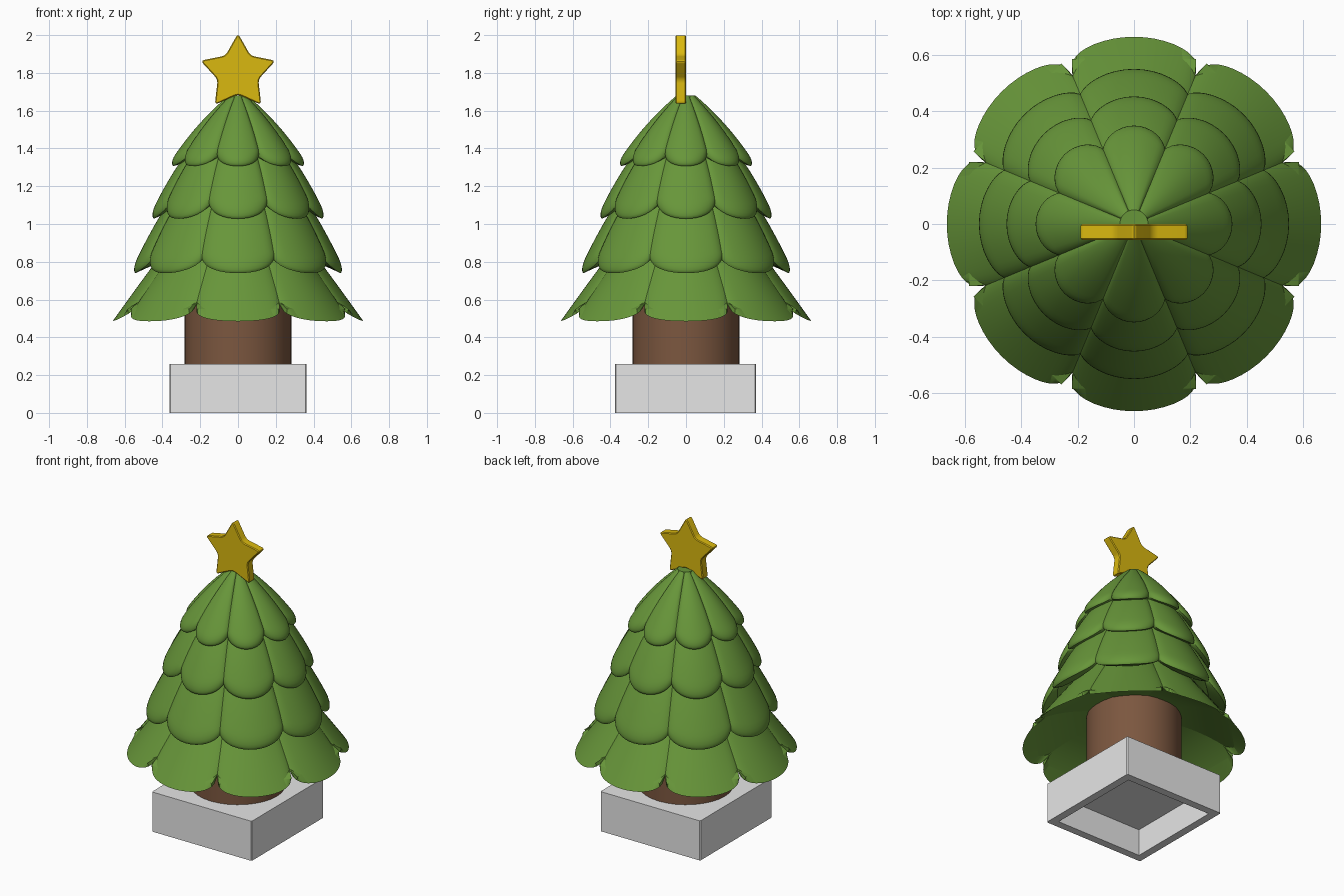
import bpy, bmesh, math
from mathutils import Matrix, Vector

if "Cube" in bpy.data.objects:
    bpy.data.objects.remove(bpy.data.objects["Cube"])


def material(name, color):
    m = bpy.data.materials.new(name)
    m.diffuse_color = (*color, 1)
    m.use_nodes = True
    m.node_tree.nodes["Principled BSDF"].inputs["Base Color"].default_value = m.diffuse_color
    return m


GREEN = material("pine green", (0.137, 0.305, 0.042))
BROWN = material("bark brown", (0.20, 0.095, 0.05))
GREY = material("stone grey", (0.79, 0.79, 0.79))
GOLD = material("star gold", (0.70, 0.48, 0.005))


def finish(bm, name, mat, bevel=0.0, angle=35):
    """Chamfer the sharp edges if asked, then store the mesh, smooth by angle."""
    bmesh.ops.recalc_face_normals(bm, faces=bm.faces)
    if bevel:
        sharp = [e for e in bm.edges if e.calc_face_angle(0) > 0.9]
        bmesh.ops.bevel(bm, geom=sharp, offset=bevel, segments=1,
                        profile=0.5, affect='EDGES', clamp_overlap=True)
    me = bpy.data.meshes.new(name)
    bm.to_mesh(me)
    bm.free()
    me.materials.append(mat)
    ob = bpy.data.objects.new(name, me)
    bpy.context.collection.objects.link(ob)
    bpy.ops.object.select_all(action='DESELECT')
    ob.select_set(True)
    bpy.context.view_layer.objects.active = ob
    bpy.ops.object.shade_smooth_by_angle(angle=math.radians(angle))
    return ob


def along(points, s):
    """Point and inward normal on a quadratic curve through (radius, height)."""
    a, b, c = (Vector(p) for p in points)
    b = 2 * b - (a + c) / 2
    p = a * (1 - s) ** 2 + b * 2 * s * (1 - s) + c * s * s
    d = ((b - a) * (1 - s) + (c - b) * s).normalized()
    return p, Vector((d.y, -d.x))


def roll(u, width, radius):
    """Drop of a rounded lip as u goes from 1 - width to 1."""
    q = max(0.0, (u - 1 + width) / width)
    return radius * (1 - math.sqrt(max(0.0, 1 - q * q)))


def add_bough(bm, angle, curve, width, tip_width, arch, tip_arch, rounding,
              lip, side_lip, shrink, under):
    """One arched, round-ended bough with a flat underside, closed by a rim."""
    rows, cols = 16, 20
    rot = Matrix.Rotation(angle, 3, 'Z')
    layers = []
    for inner in (0, 1):
        grid = []
        for i in range(rows + 1):
            v = math.sin(i / rows * math.pi / 2)
            row = []
            for j in range(cols + 1):
                t = math.sin(math.pi * (j / cols - 0.5))
                bow = math.sqrt(max(0, 1 - t * t))
                s = v * (1 - rounding * (1 - bow))
                p, n = along(curve, s)
                y = (width + (tip_width - width) * v ** 4) * p.x * t
                k = (arch + (tip_arch - arch) * v * v) * p.x
                if inner and under:
                    q = along(under, v)[0]
                elif inner:
                    p, n = along(curve, s * (1 - shrink * bow))
                    q = p + n * (k + lip + 0.01)
                else:
                    q = p + n * (k * t * t + max(roll(v, 0.12, lip),
                                                 roll(abs(t), 0.25, side_lip)))
                row.append(bm.verts.new(rot @ Vector((q.x, y, q.y))))
            grid.append(row)
        layers.append(grid)
        for i in range(rows):
            for j in range(cols):
                bm.faces.new((grid[i][j], grid[i][j + 1],
                              grid[i + 1][j + 1], grid[i + 1][j]))
    # rim walls
    loops = []
    for g in layers:
        loops.append(g[0][:] + [r[-1] for r in g[1:]] + g[-1][-2::-1]
                     + [r[0] for r in g[-2:0:-1]])
    count = len(loops[0])
    for k in range(count):
        m = (k + 1) % count
        bm.faces.new((loops[0][k], loops[0][m], loops[1][m], loops[1][k]))


# Foliage tiers: curve (start, middle, tip), width, tip width, arch, tip arch,
# rounding, lip, side lip, underside shrink, underside curve
tiers = {
    "top_boughs": (((0.05, 1.68), (0.218, 1.515), (0.364, 1.32)),
                   0.395, 0.385, 0.13, 0.13, 0.31, 0.025, 0.02, 0.14, None),
    "upper_boughs": (((0.14, 1.54), (0.322, 1.305), (0.468, 1.038)),
                     0.40, 0.39, 0.11, 0.11, 0.27, 0.025, 0.02, 0.12, None),
    "middle_boughs": (((0.24, 1.30), (0.415, 1.04), (0.566, 0.75)),
                      0.40, 0.385, 0.10, 0.10, 0.23, 0.025, 0.02, 0.12, None),
    "lower_boughs": (((0.30, 0.98), (0.476, 0.745), (0.664, 0.485)),
                     0.42, 0.368, 0.12, 0.07, 0.18, 0.0, 0.015, 0.0,
                     ((0.20, 0.69), (0.40, 0.645), (0.585, 0.55))),
}
for name, params in tiers.items():
    bm = bmesh.new()
    for k in range(8):
        add_bough(bm, k * math.pi / 4, *params)
    finish(bm, name, GREEN)


def cone(name, mat, r1, r2, z1, z2):
    bm = bmesh.new()
    bmesh.ops.create_cone(bm, cap_ends=True, segments=32, radius1=r1, radius2=r2,
                          depth=z2 - z1,
                          matrix=Matrix.Translation((0, 0, (z1 + z2) / 2)))
    return finish(bm, name, mat)


# Inner foliage core and trunk
cone("foliage_core", GREEN, 0.27, 0.05, 0.85, 1.68)
cone("trunk", BROWN, 0.283, 0.283, 0.2, 0.88)

# Square pot base, hollow underneath
bm = bmesh.new()
bmesh.ops.create_cube(bm, size=1, matrix=Matrix.Translation((0, -0.003, 0.13))
                      @ Matrix.Diagonal((0.725, 0.747, 0.26, 1)))
upright = [e for e in bm.edges if abs(e.verts[0].co.z - e.verts[1].co.z) > 0.1]
bmesh.ops.bevel(bm, geom=upright, offset=0.006, segments=1, profile=0.5, affect='EDGES')
bm.normal_update()
bottom = [f for f in bm.faces if f.normal.z < -0.9]
bmesh.ops.inset_region(bm, faces=bottom, thickness=0.055)
hole = bmesh.ops.extrude_face_region(bm, geom=bottom)
bmesh.ops.translate(bm, vec=(0, 0, 0.175),
                    verts=[g for g in hole["geom"] if isinstance(g, bmesh.types.BMVert)])
bmesh.ops.delete(bm, geom=[f for f in bottom if f.is_valid], context='FACES_ONLY')
finish(bm, "base", GREY)

# Star with softened points
bm = bmesh.new()
ring = []
for k in range(10):
    r = 0.209 if k % 2 == 0 else 0.113
    a = math.pi / 2 + k * math.pi / 5
    ring.append(bm.verts.new((r * math.cos(a), -0.056, 1.8 + r * math.sin(a))))
face = bm.faces.new(ring)
ext = bmesh.ops.extrude_face_region(bm, geom=[face])
bmesh.ops.translate(bm, vec=(0, 0.056, 0),
                    verts=[g for g in ext["geom"] if isinstance(g, bmesh.types.BMVert)])
bmesh.ops.holes_fill(bm, edges=[e for e in bm.edges if e.is_boundary], sides=0)
bmesh.ops.recalc_face_normals(bm, faces=bm.faces)
side = [e for e in bm.edges if abs(e.verts[0].co.y - e.verts[1].co.y) > 0.03]
bmesh.ops.bevel(bm, geom=side, offset=0.02, segments=4, profile=0.5, affect='EDGES')
finish(bm, "star", GOLD, 0.005)
